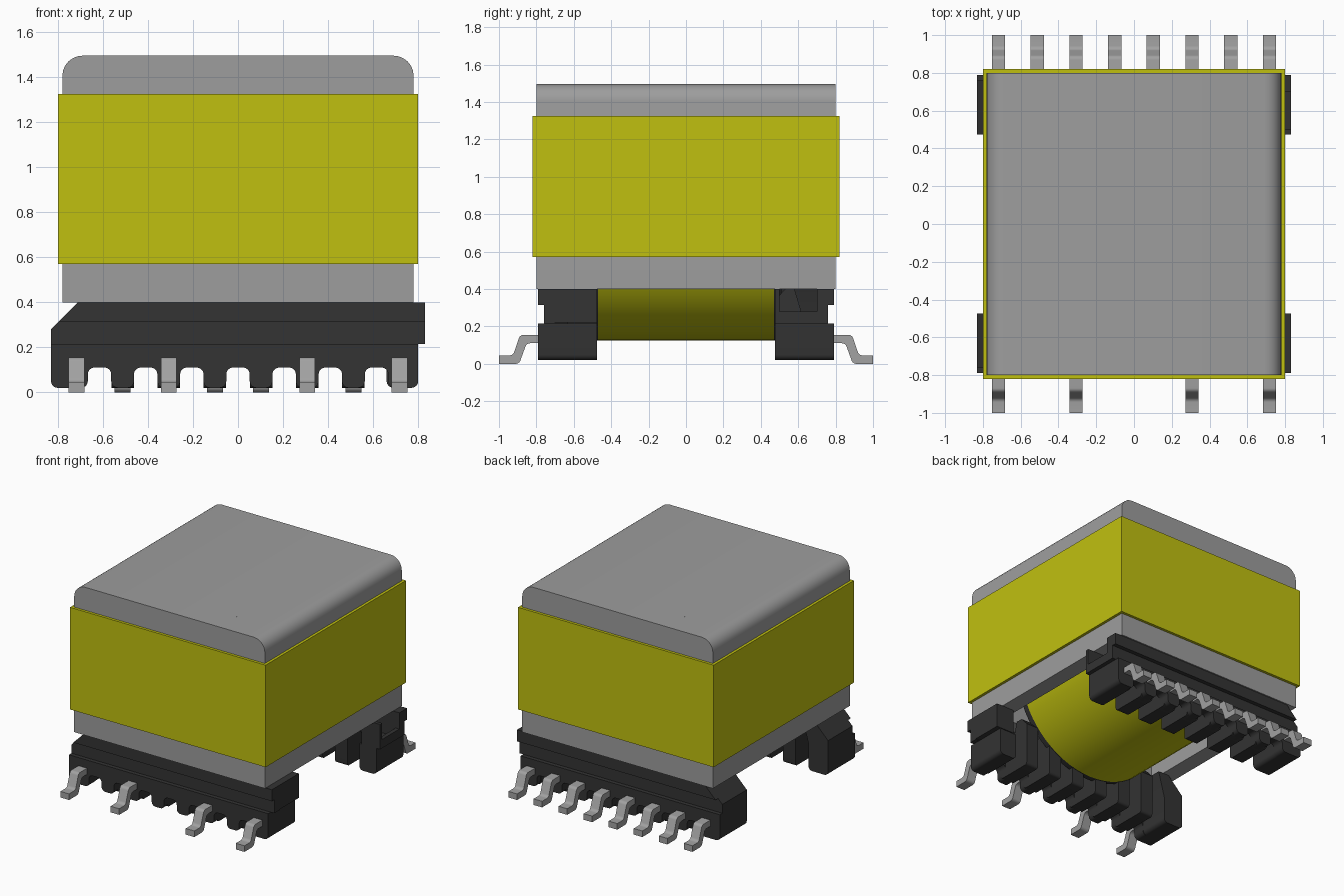
import bpy, bmesh, math
from mathutils import Vector

default = bpy.data.objects.get("Cube")
if default:
    bpy.data.objects.remove(default, do_unlink=True)


def material(name, rgb):
    m = bpy.data.materials.new(name)
    m.use_nodes = True
    m.diffuse_color = (*rgb, 1)
    bsdf = m.node_tree.nodes["Principled BSDF"]
    bsdf.inputs["Base Color"].default_value = (*rgb, 1)
    bsdf.inputs["Roughness"].default_value = 0.6
    return m


ferrite = material("ferrite grey", (0.34, 0.34, 0.34))
tape = material("tape yellow", (0.53, 0.53, 0.005))
plastic = material("plastic black", (0.033, 0.033, 0.033))
metal = material("lead grey", (0.36, 0.36, 0.36))


def prism(name, pts, axis, a, b, mat, radius=0, rounded=None):
    """Extrude a profile along x (points are y,z), y (x,z) or z (x,y) from a to b.
    Long edges chosen by rounded(point) get a radius."""
    place = {"x": lambda u, v: (a, u, v), "y": lambda u, v: (u, a, v),
             "z": lambda u, v: (u, v, a)}[axis]
    along = Vector([float(axis == c) for c in "xyz"])
    bm = bmesh.new()
    face = bm.faces.new([bm.verts.new(place(u, v)) for u, v in pts])
    out = bmesh.ops.extrude_face_region(bm, geom=[face])
    moved = [g for g in out["geom"] if isinstance(g, bmesh.types.BMVert)]
    bmesh.ops.translate(bm, verts=moved, vec=along * (b - a))
    if radius:
        edges = [e for e in bm.edges
                 if abs((e.verts[0].co - e.verts[1].co).normalized().dot(along)) > 0.99
                 and rounded(e.verts[0].co)]
        bmesh.ops.bevel(bm, geom=edges, offset=radius, offset_type="OFFSET",
                        segments=6, profile=0.5, affect="EDGES")
    bmesh.ops.recalc_face_normals(bm, faces=bm.faces)
    mesh = bpy.data.meshes.new(name)
    bm.to_mesh(mesh)
    bm.free()
    mesh.materials.append(mat)
    obj = bpy.data.objects.new(name, mesh)
    bpy.context.collection.objects.link(obj)
    bpy.ops.object.select_all(action="DESELECT")
    obj.select_set(True)
    bpy.context.view_layer.objects.active = obj
    bpy.ops.object.shade_smooth_by_angle(angle=math.radians(35))
    return obj


def rect(u0, u1, v0, v1):
    return [(u0, v0), (u1, v0), (u1, v1), (u0, v1)]


def circle(r, zc, n=64, sweep=math.tau):
    count = n if sweep == math.tau else n + 1
    return [(r * math.cos(sweep * i / n), zc + r * math.sin(sweep * i / n))
            for i in range(count)]


# Ferrite core: arched shell open at the bottom, closed by end walls
AXIS_Z = 0.745
top_edge = lambda p: p.z > 1.4
arch = circle(0.66, AXIS_Z, 32, math.pi)
shell = [(0.78, 0.4), (0.78, 1.495), (-0.78, 1.495), (-0.78, 0.4), (-0.66, 0.4)]
shell += arch[::-1] + [(0.66, 0.4)]
outer_top = lambda p: p.z > 1.4 and abs(p.x) > 0.77
prism("core_shell", shell, "y", -0.6, 0.6, ferrite, 0.09, outer_top)
for side, s in (("front", -1), ("back", 1)):
    prism(f"core_{side}_wall", rect(-0.78, 0.78, 0.4, 1.495), "y",
          s * 0.6, s * 0.8, ferrite, 0.09, top_edge)

# Tape band around the core
for side, s in (("front", -1), ("back", 1)):
    prism(f"tape_{side}", rect(-0.8, 0.8, 0.57, 1.325), "y", s * 0.8, s * 0.82, tape)
for side, s in (("left", 1), ("right", -1)):
    prism(f"tape_{side}", rect(-0.8, 0.8, 0.57, 1.325), "x", s * 0.78, s * 0.8, tape)

# Winding and its flanges
prism("winding", circle(0.62, AXIS_Z), "y", -0.47, 0.47, tape)

# Terminal rails
PITCH = 0.205
notches = [(i - 3) * PITCH for i in range(7)]
teeth = [(i - 2.5) * PITCH for i in range(6)]
comb = [(-0.83, 0.215), (-0.83, 0.02)]
for x in notches:
    comb += [(x - 0.052, 0.02), (x - 0.052, 0.11), (x + 0.052, 0.11), (x + 0.052, 0.02)]
comb += [(0.8, 0.02), (0.8, 0.215)]
mid = [(-0.83, 0.215), (0.83, 0.215), (0.83, 0.315), (-0.795, 0.315), (-0.83, 0.28)]
upper = [(-0.795, 0.315), (0.83, 0.315), (0.83, 0.4), (-0.71, 0.4)]
end = [(-0.83, 0.02), (-0.67, 0.02), (-0.67, 0.215), (-0.62, 0.4), (-0.71, 0.4), (-0.83, 0.28)]
low = lambda p: p.z < 0.15

for side, s in (("front", -1), ("back", 1)):
    prism(f"{side}_flange", circle(0.62, AXIS_Z), "y", s * 0.47, s * 0.51, plastic)
    prism(f"{side}_rail_comb", comb, "y", s * 0.7, s * 0.79, plastic, 0.03, low)
    prism(f"{side}_rail_groove", mid, "y", s * 0.7, s * 0.76, plastic)
    prism(f"{side}_rail_top", upper, "y", s * 0.7, s * 0.79, plastic)
    prism(f"{side}_rail_end_right", end, "y", s * 0.475, s * 0.75, plastic, 0.03, low)
    prism(f"{side}_rail_end_left", rect(0.66, 0.8, 0.02, 0.215), "y",
          s * 0.475, s * 0.75, plastic, 0.03, low)
    # Teeth with fingers rising along the winding flange
    finger = [(s * 0.75, 0.02), (s * 0.475, 0.02), (s * 0.475, 0.34), (s * 0.53, 0.4),
              (s * 0.58, 0.4), (s * 0.64, 0.2), (s * 0.75, 0.2)]
    for i, x in enumerate(teeth):
        prism(f"{side}_tooth_{i + 1}", finger, "x", x - 0.05, x + 0.05, plastic, 0.02, low)

# End bracket: closed on the front rail, an open channel on the back rail
prism("front_bracket", rect(0.68, 0.83, 0.22, 0.4), "y", -0.475, -0.75, plastic)
prism("back_bracket_lip", rect(0.8, 0.83, 0.215, 0.28), "y", 0.475, 0.75, plastic)
prism("back_bracket_inner_wall", rect(0.68, 0.83, 0.215, 0.4), "y", 0.475, 0.5, plastic)

# Gull-wing leads
back_slots = [(i - 3.5) * PITCH for i in range(8)]
front_slots = [back_slots[i] for i in (0, 2, 5, 7)]
wing = [(0.72, 0.11), (0.852, 0.11), (0.892, 0), (1, 0),
        (1, 0.045), (0.925, 0.045), (0.887, 0.155), (0.72, 0.155)]
bends = lambda p: 0.8 < abs(p.y) < 0.95
for side, s, slots in (("front", -1, front_slots), ("back", 1, back_slots)):
    for i, x in enumerate(slots):
        prism(f"{side}_lead_{i + 1}", [(s * y, z) for y, z in wing], "x",
              x - 0.035, x + 0.035, metal, 0.018, bends)
